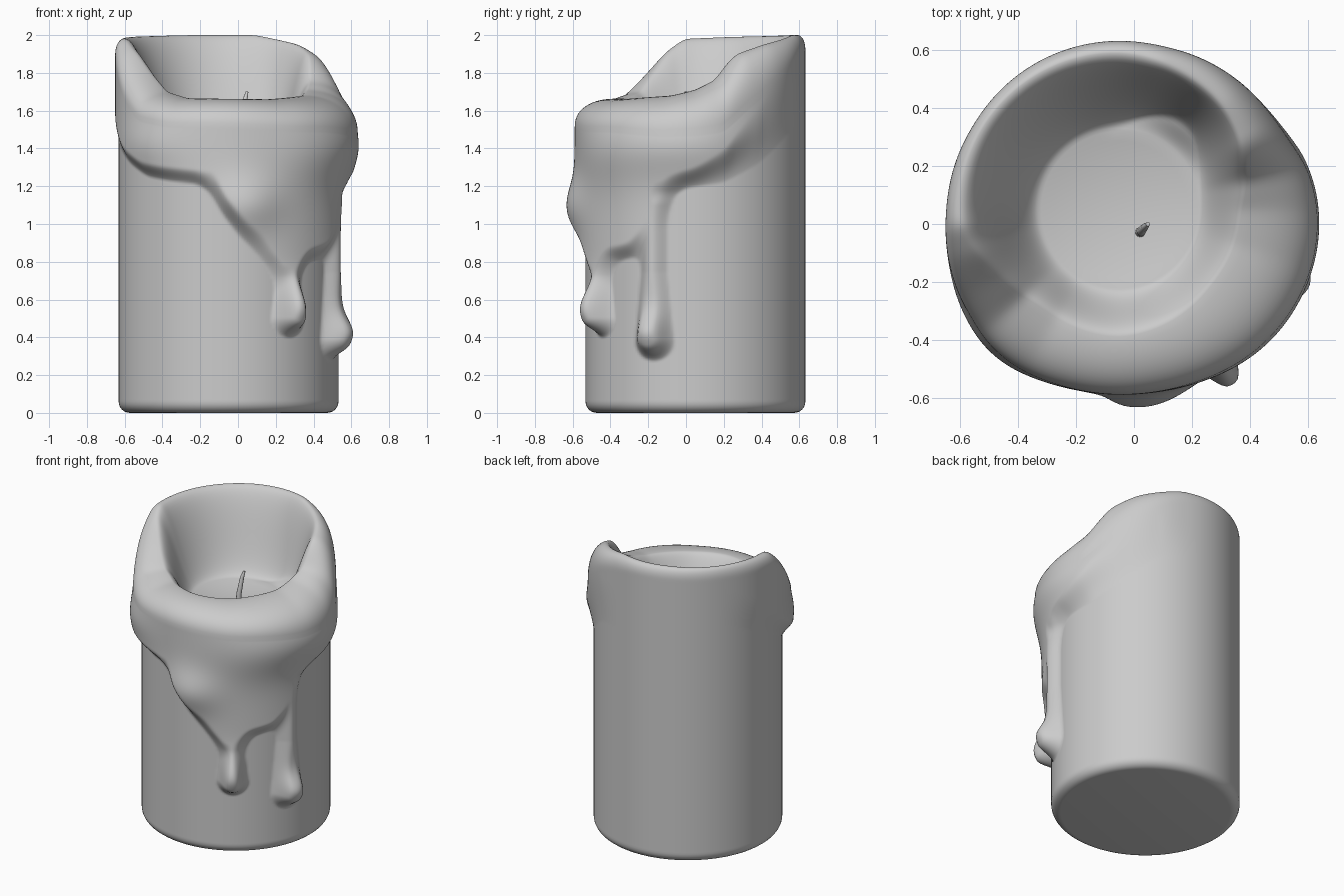
import bpy
import math
from math import radians, sin, cos, pi, exp, sqrt

default = bpy.data.objects.get("Cube")
if default:
    bpy.data.objects.remove(default, do_unlink=True)

CENTER_X, CENTER_Y = -0.05, 0.05
RADIUS = 0.582
BEVEL = 0.06
FLOOR = 1.45
SEGMENTS = 300


def make_material(name, color):
    mat = bpy.data.materials.new(name)
    mat.use_nodes = True
    mat.diffuse_color = color
    mat.node_tree.nodes["Principled BSDF"].inputs["Base Color"].default_value = color
    return mat


def ring_lookup(keys, blur=4):
    """Periodic, softened interpolation of (degrees, value) keys."""
    keys = [(keys[-1][0] - 360, keys[-1][1])] + keys + [(keys[0][0] + 360, keys[0][1])]

    def linear(a):
        a %= 360
        for (a0, v0), (a1, v1) in zip(keys, keys[1:]):
            if a0 <= a <= a1:
                return v0 + (v1 - v0) * (a - a0) / (a1 - a0)
        return keys[-1][1]

    offsets = [blur * k / 3 for k in range(-3, 4)]
    weights = [1 - abs(k) / 4 for k in range(-3, 4)]
    return lambda a: sum(w * linear(a + o) for w, o in zip(weights, offsets)) / sum(weights)


# Shape around the candle, by angle from the left side (+x)
rim_height = ring_lookup([(0, 1.71), (13, 1.76), (21, 1.85), (27, 1.9), (45, 1.95),
                          (75, 2.0), (110, 2.0), (160, 1.99), (186, 1.98), (197, 1.91),
                          (209, 1.8), (222, 1.7), (240, 1.665), (300, 1.66), (343, 1.68)])
rim_radius = ring_lookup([(0, 0.42), (20, 0.47), (45, 0.51), (90, 0.54), (150, 0.55),
                          (188, 0.55), (208, 0.48), (230, 0.43), (270, 0.44), (320, 0.41)], 8)
shoulder = ring_lookup([(0, 0.24), (25, 0.3), (60, 0.12), (90, 0.08), (180, 0.08),
                        (215, 0.15), (270, 0.15), (320, 0.18)], 8)
wax_edge = ring_lookup([(15, 1.22), (35, 1.32), (60, 1.5), (150, 1.6), (190, 1.41), (207, 1.32),
                        (223, 1.25), (236, 1.23), (254, 1.21), (261, 1.16), (266, 1.06),
                        (275, 0.94), (284, 0.85), (292, 0.75), (298, 0.7), (306, 0.72),
                        (316, 0.8), (328, 0.83), (336, 0.9), (342, 1.06), (349, 1.15),
                        (355, 1.19)])
wax_depth = ring_lookup([(10, 0.05), (45, 0.025), (75, 0), (150, 0), (180, 0.015),
                         (207, 0.045), (230, 0.055), (330, 0.058)], 8)
edge_softness = ring_lookup([(0, 0.1), (30, 0.28), (90, 0.3), (170, 0.2), (205, 0.1),
                             (230, 0.08), (345, 0.08)], 8)

# Drips: angle, top, bottom, stem radius, bulb radius
DRIPS = [(303, 0.95, 0.5, 0.075, 0.1), (338, 1.1, 0.39, 0.08, 0.115)]
# Swellings: angle, height, spread around, spread up, amount
SWELLINGS = [(278, 1.1, 0.16, 0.14, 0.048), (352, 1.42, 0.34, 0.17, 0.055),
             (315, 1.4, 0.25, 0.2, 0.03), (228, 1.42, 0.2, 0.13, 0.028),
             (303, 0.55, 0.08, 0.13, 0.08), (338, 0.42, 0.08, 0.1, 0.068)]


def arc_distance(a, b):
    return RADIUS * radians((a - b + 180) % 360 - 180)


def smooth_min(a, b, k=0.08):
    h = max(k - abs(a - b), 0) / k
    return min(a, b) - h * h * k / 4


def wax_thickness(a, z):
    slope = (wax_edge(a + 1) - wax_edge(a - 1)) / (2 * RADIUS * radians(1))
    dist = (wax_edge(a) - z) / sqrt(1 + slope * slope)
    for angle, top, bottom, stem, bulb in DRIPS:
        t = min(max((top - z) / (top - bottom), 0), 1)
        nearest = top + (bottom - top) * t
        width = stem + (bulb - stem) * max(0, 2 * t - 1)
        dist = smooth_min(dist, math.hypot(arc_distance(a, angle), z - nearest) - width)
    u = min(max(-dist / edge_softness(a), 0), 1)
    if u == 0:
        return 0
    depth = wax_depth(a)
    for angle, height, around, up, amount in SWELLINGS:
        depth += amount * exp(-(arc_distance(a, angle) / around) ** 2 - ((z - height) / up) ** 2)
    ease = u * u * (3 - 2 * u)
    return depth * (ease + sin(u * pi / 2)) / 2


def candle_profile(a):
    """Radius and height from the base, up the wall, over the rim, into the pool."""
    pts = []
    for i in range(7):
        q = i / 6 * pi / 2
        pts.append((RADIUS - BEVEL + BEVEL * sin(q), BEVEL - BEVEL * cos(q)))
    top, crest = rim_height(a), rim_radius(a)
    start = top - shoulder(a)
    wall_rows, arc_rows, bowl_rows, floor_rows = 140, 14, 24, 8
    for i in range(1, wall_rows + 1):
        z = BEVEL + (start - BEVEL) * i / wall_rows
        pts.append((RADIUS + wax_thickness(a, z), z))
    wall = pts[-1][0]
    for i in range(1, arc_rows + 1):
        q = i / arc_rows * pi / 2
        pts.append((crest + (wall - crest) * cos(q), start + (top - start) * sin(q) ** 0.85))
    # Bowl wall, with a ledge of wax at the back left
    pool, dish = 0.27, 0.03
    ledge = exp(-(arc_distance(a, 52) / 0.25) ** 2)
    for i in range(1, bowl_rows + 1):
        u = i / bowl_rows
        drop = min(u * (1 + 0.6 * ledge), 1)
        fall = 1 - drop * drop * (3 - 2 * drop)
        z = FLOOR + dish + (top - FLOOR - dish) * fall + 0.07 * ledge * sin(pi * u) ** 2
        pts.append((crest + (pool - crest) * u, z))
    for i in range(1, floor_rows):
        u = 1 - i / floor_rows
        pts.append((pool * u, FLOOR + dish * u * u))
    return pts


def build_candle(mat):
    verts, faces = [], []
    for s in range(SEGMENTS):
        a = 360 * s / SEGMENTS
        profile = candle_profile(a)
        rows = len(profile)
        verts += [(CENTER_X + r * cos(radians(a)), CENTER_Y + r * sin(radians(a)), z)
                  for r, z in profile]
    pool_center = len(verts)
    verts.append((CENTER_X, CENTER_Y, FLOOR))
    for s in range(SEGMENTS):
        b, n = s * rows, (s + 1) % SEGMENTS * rows
        faces += [(b + i, n + i, n + i + 1, b + i + 1) for i in range(rows - 1)]
        faces.append((b + rows - 1, n + rows - 1, pool_center))
    faces.append([s * rows for s in reversed(range(SEGMENTS))])
    mesh = bpy.data.meshes.new("candle_wax")
    mesh.from_pydata(verts, [], faces)
    mesh.materials.append(mat)
    obj = bpy.data.objects.new("candle_wax", mesh)
    bpy.context.collection.objects.link(obj)
    return obj


def build_wick(mat):
    curve = bpy.data.curves.new("wick", "CURVE")
    curve.dimensions = "3D"
    curve.bevel_depth = 0.018
    curve.bevel_resolution = 3
    curve.use_fill_caps = True
    spline = curve.splines.new("POLY")
    path = [(0.02, -0.03, 1.4, 1), (0.025, -0.025, 1.55, 0.9),
            (0.038, -0.01, 1.66, 0.7), (0.048, 0, 1.7, 0.4)]
    spline.points.add(len(path) - 1)
    for point, (x, y, z, size) in zip(spline.points, path):
        point.co = (x, y, z, 1)
        point.radius = size
    curve.materials.append(mat)
    obj = bpy.data.objects.new("wick", curve)
    bpy.context.collection.objects.link(obj)
    bpy.ops.object.select_all(action="DESELECT")
    obj.select_set(True)
    bpy.context.view_layer.objects.active = obj
    bpy.ops.object.convert(target="MESH")
    return bpy.context.view_layer.objects.active


grey = make_material("wax_grey", (0.6, 0.6, 0.6, 1))
for part in (build_candle(grey), build_wick(grey)):
    bpy.ops.object.select_all(action="DESELECT")
    part.select_set(True)
    bpy.context.view_layer.objects.active = part
    bpy.ops.object.shade_smooth_by_angle(angle=radians(60))
